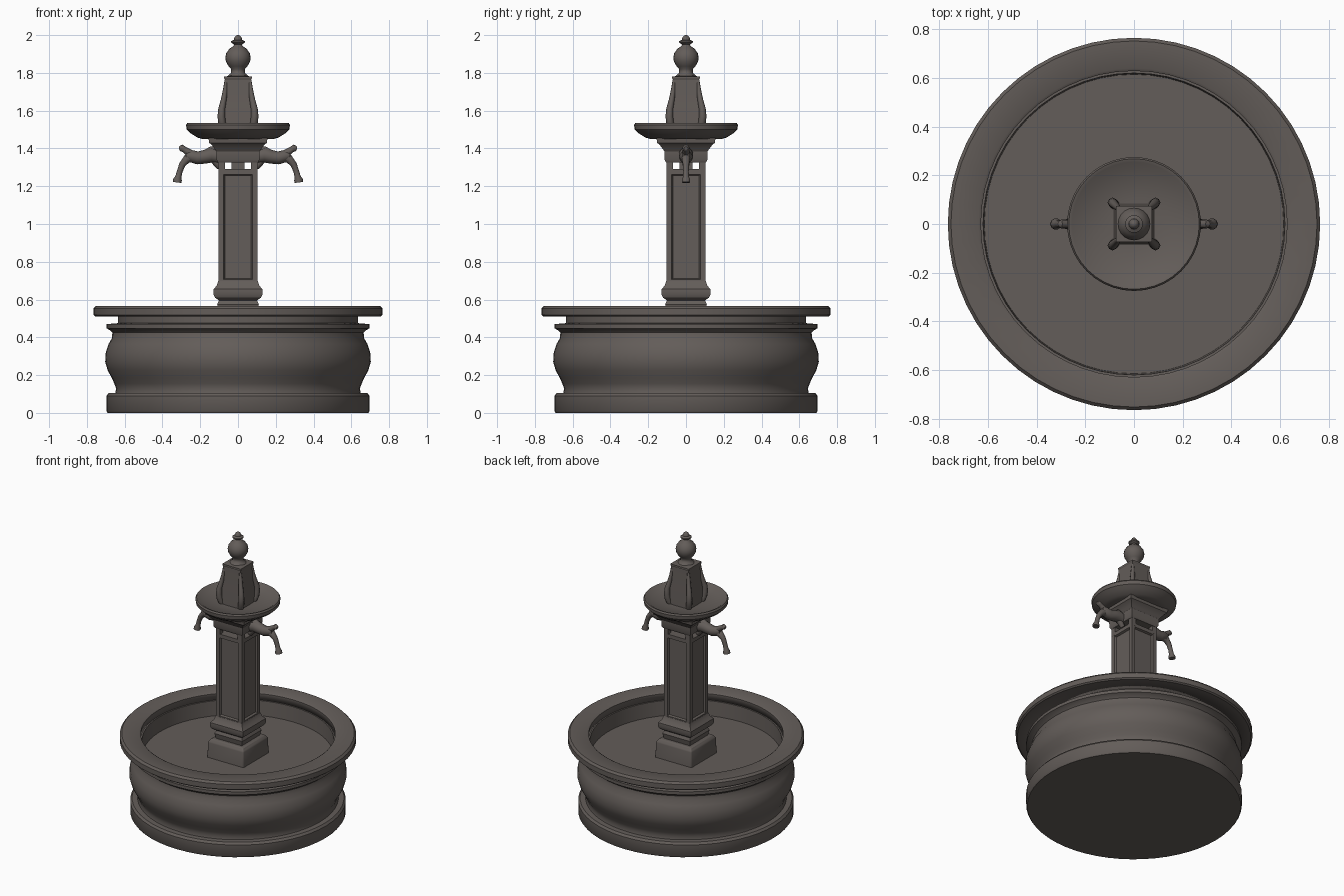
import bpy, bmesh, math
from mathutils import Vector

cube = bpy.data.objects.get("Cube")
if cube:
    bpy.data.objects.remove(cube, do_unlink=True)

stone = bpy.data.materials.new("warm grey stone")
stone.use_nodes = True
tone = (0.125, 0.109, 0.100, 1)
stone.diffuse_color = tone
bsdf = stone.node_tree.nodes["Principled BSDF"]
bsdf.inputs["Base Color"].default_value = tone
bsdf.inputs["Roughness"].default_value = 0.9


def finish(name, bm, angle=35, bevel=0):
    bmesh.ops.recalc_face_normals(bm, faces=bm.faces)
    mesh = bpy.data.meshes.new(name)
    bm.to_mesh(mesh)
    bm.free()
    mesh.materials.append(stone)
    obj = bpy.data.objects.new(name, mesh)
    bpy.context.collection.objects.link(obj)
    if bevel:
        mod = obj.modifiers.new("soft edges", "BEVEL")
        mod.width, mod.segments = bevel, 2
    bpy.ops.object.select_all(action="DESELECT")
    obj.select_set(True)
    bpy.context.view_layer.objects.active = obj
    bpy.ops.object.shade_smooth_by_angle(angle=math.radians(angle))
    return obj


def skin_rings(bm, rings):
    """Join rings of vertices and cap both ends."""
    n = len(rings[0])
    for a, b in zip(rings, rings[1:]):
        for i in range(n):
            j = (i + 1) % n
            bm.faces.new((a[i], a[j], b[j], b[i]))
    bm.faces.new(rings[0])
    bm.faces.new(rings[-1])


def turned(name, profile, sides=56, angle=35, bevel=0):
    """Stack of (radius, height) rings; four sides gives a square of half-width radius."""
    bm = bmesh.new()
    k, turn = (math.sqrt(2), math.pi / 4) if sides == 4 else (1, 0)
    rings = []
    for r, z in profile:
        angles = [turn + math.tau * i / sides for i in range(sides)]
        rings.append([bm.verts.new((r * k * math.cos(a), r * k * math.sin(a), z)) for a in angles])
    skin_rings(bm, rings)
    return finish(name, bm, angle, bevel)


def box(name, centre, size, bevel=0):
    bm = bmesh.new()
    bmesh.ops.create_cube(bm, size=1)
    for v in bm.verts:
        v.co = Vector(c + p * s for c, p, s in zip(centre, v.co, size))
    return finish(name, bm, 35, bevel)


def tube(name, path, side=1, sides=10):
    """Round limb through (x, z, radius) points in the plane y = 0."""
    bm = bmesh.new()
    rings = []
    for i, (x, z, r) in enumerate(path):
        a, b = path[max(i - 1, 0)], path[min(i + 1, len(path) - 1)]
        across = Vector((a[1] - b[1], 0, b[0] - a[0])).normalized()
        ring = []
        for k in range(sides):
            t = math.tau * k / sides
            p = Vector((x, 0, z)) + across * r * math.cos(t) + Vector((0, r * math.sin(t), 0))
            ring.append(bm.verts.new((p.x * side, p.y, p.z)))
        rings.append(ring)
    skin_rings(bm, rings)
    return finish(name, bm, 50)


# Basin: foot, bulging wall, rim and inner floor
turned("basin_foot", [(0.69, 0), (0.697, 0.01), (0.697, 0.09), (0.685, 0.105), (0.6, 0.108)])
turned("basin_wall", [(0.6, 0.1), (0.65, 0.105), (0.645, 0.13), (0.655, 0.155), (0.668, 0.185),
                      (0.69, 0.225), (0.703, 0.27), (0.7, 0.32), (0.685, 0.365), (0.668, 0.395),
                      (0.665, 0.425), (0.678, 0.438), (0.697, 0.448), (0.697, 0.47), (0.635, 0.475),
                      (0.635, 0.515), (0.62, 0.515), (0.615, 0.41), (0.1, 0.41)])
turned("basin_rim", [(0.63, 0.51), (0.755, 0.51), (0.765, 0.518), (0.765, 0.553),
                     (0.752, 0.567), (0.64, 0.567), (0.629, 0.56), (0.629, 0.51)])
# Open the caps left inside the ring of the rim
rim = bpy.data.objects["basin_rim"].data
bm = bmesh.new()
bm.from_mesh(rim)
bmesh.ops.delete(bm, geom=[f for f in bm.faces if len(f.verts) > 4], context="FACES_ONLY")
bmesh.ops.remove_doubles(bm, verts=bm.verts, dist=0.0015)
bm.to_mesh(rim)
bm.free()

# Plinth and moulded column base
turned("plinth", [(0.145, 0.38), (0.14, 0.52), (0.125, 0.54)], 4, bevel=0.006)
turned("column_base", [(0.1, 0.53), (0.11, 0.575), (0.1, 0.595), (0.122, 0.61), (0.131, 0.63),
                       (0.129, 0.655), (0.112, 0.675), (0.104, 0.7)], 4, 30)

# Square column with a recessed panel on each side
bm = bmesh.new()
bmesh.ops.create_cube(bm, size=1)
for v in bm.verts:
    v.co = Vector((v.co.x * 0.205, v.co.y * 0.205, 0.985 + v.co.z * 0.61))
panels = [f for f in bm.faces if abs(f.normal.z) < 0.5]
bmesh.ops.inset_individual(bm, faces=panels, thickness=0.038)
bmesh.ops.inset_individual(bm, faces=panels, thickness=0.008, depth=-0.014)
finish("column", bm)

# Open gallery under the capital
for sx in (-1, 1):
    for sy in (-1, 1):
        box("gallery_post", (sx * 0.086, sy * 0.086, 1.31), (0.034, 0.034, 0.08))
box("gallery_core", (0, 0, 1.31), (0.07, 0.07, 0.08))

# Capital
turned("capital", [(0.105, 1.325), (0.113, 1.34), (0.114, 1.385), (0.125, 1.4),
                   (0.14, 1.42), (0.153, 1.43), (0.156, 1.455)], 4, 30)

# Upper bowl
turned("upper_bowl", [(0.19, 1.45), (0.215, 1.458), (0.25, 1.48), (0.272, 1.5), (0.275, 1.525),
                      (0.268, 1.535), (0.255, 1.532), (0.225, 1.51), (0.09, 1.5)], 40)

# Creature spouts on both sides
for side, label in ((1, "left"), (-1, "right")):
    tube(label + "_spout_body", [(0.1, 1.355, 0.036), (0.14, 1.365, 0.04), (0.18, 1.355, 0.036),
                                 (0.215, 1.35, 0.034), (0.25, 1.36, 0.032), (0.275, 1.365, 0.02)], side)
    tube(label + "_spout_crest", [(0.235, 1.365, 0.02), (0.265, 1.38, 0.02), (0.285, 1.395, 0.016),
                                  (0.298, 1.402, 0.019), (0.312, 1.4, 0.01)], side)
    tube(label + "_spout_pipe", [(0.235, 1.35, 0.026), (0.27, 1.345, 0.023), (0.295, 1.315, 0.017),
                                 (0.308, 1.28, 0.015), (0.316, 1.25, 0.016), (0.32, 1.235, 0.023),
                                 (0.322, 1.22, 0.023)], side)
    tube(label + "_spout_shoulder", [(0.1, 1.39, 0.016), (0.14, 1.39, 0.022), (0.17, 1.38, 0.015)], side)
    tube(label + "_spout_leg", [(0.13, 1.35, 0.024), (0.115, 1.325, 0.02), (0.095, 1.3, 0.016)], side)

# Upper pillar with scroll brackets on its corners
turned("upper_pillar", [(0.085, 1.49), (0.083, 1.55), (0.075, 1.64), (0.07, 1.765),
                        (0.073, 1.77), (0.073, 1.78), (0.04, 1.785)], 4, 25)
for quarter in range(4):
    bracket = tube("corner_scroll", [(0.105, 1.5, 0.018), (0.12, 1.535, 0.02), (0.125, 1.57, 0.02),
                                     (0.122, 1.61, 0.018), (0.108, 1.655, 0.015),
                                     (0.097, 1.7, 0.013), (0.092, 1.75, 0.008)], 1, 8)
    bracket.rotation_euler.z = math.pi / 4 + quarter * math.pi / 2

# Ball finial
turned("finial", [(0.06, 1.775), (0.048, 1.79), (0.036, 1.8), (0.036, 1.82), (0.05, 1.835),
                  (0.064, 1.86), (0.067, 1.882), (0.062, 1.905), (0.045, 1.928), (0.025, 1.942),
                  (0.02, 1.95), (0.036, 1.96), (0.036, 1.968), (0.022, 1.975), (0.02, 1.985),
                  (0.012, 1.996), (0.004, 2.0)], 20, 50)
